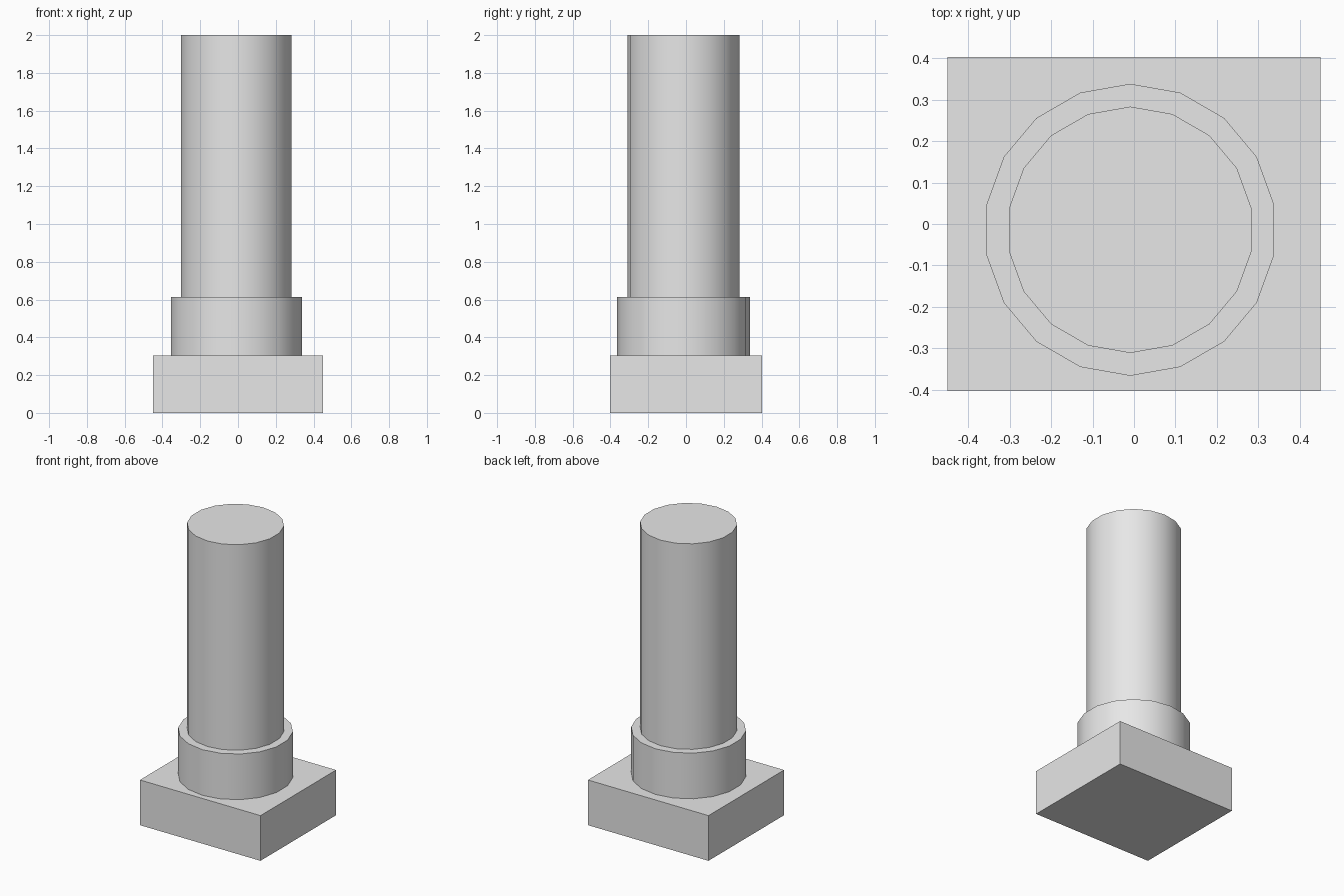
import bpy
import math

# Remove the default object
cube = bpy.data.objects.get("Cube")
if cube:
    bpy.data.objects.remove(cube, do_unlink=True)

# Single grey material
grey = bpy.data.materials.new("light grey")
colour = (0.8, 0.8, 0.8, 1.0)
grey.diffuse_color = colour
grey.use_nodes = True
grey.node_tree.nodes["Principled BSDF"].inputs["Base Color"].default_value = colour

AXIS_X, AXIS_Y = -0.009, -0.014   # the round parts sit slightly off centre
BASE_TOP, COLLAR_TOP, SHAFT_TOP = 0.305, 0.613, 2.0


def round_part(name, radius, bottom, top):
    """Upright 18-sided cylinder with smooth sides and crisp rims."""
    bpy.ops.mesh.primitive_cylinder_add(
        vertices=18, radius=radius, depth=top - bottom,
        location=(AXIS_X, AXIS_Y, (bottom + top) / 2))
    part = bpy.context.object
    part.name = name
    part.data.materials.append(grey)
    bpy.ops.object.shade_smooth_by_angle(angle=math.radians(30))
    return part


# Rectangular base block
bpy.ops.mesh.primitive_cube_add(size=1, location=(0, 0, BASE_TOP / 2))
base = bpy.context.object
base.name = "base_block"
base.scale = (0.9, 0.806, BASE_TOP)
bpy.ops.object.transform_apply(location=False, rotation=False, scale=True)
base.data.materials.append(grey)

# Collar and shaft
round_part("collar", 0.352, BASE_TOP, COLLAR_TOP)
round_part("shaft", 0.297, COLLAR_TOP, SHAFT_TOP)
